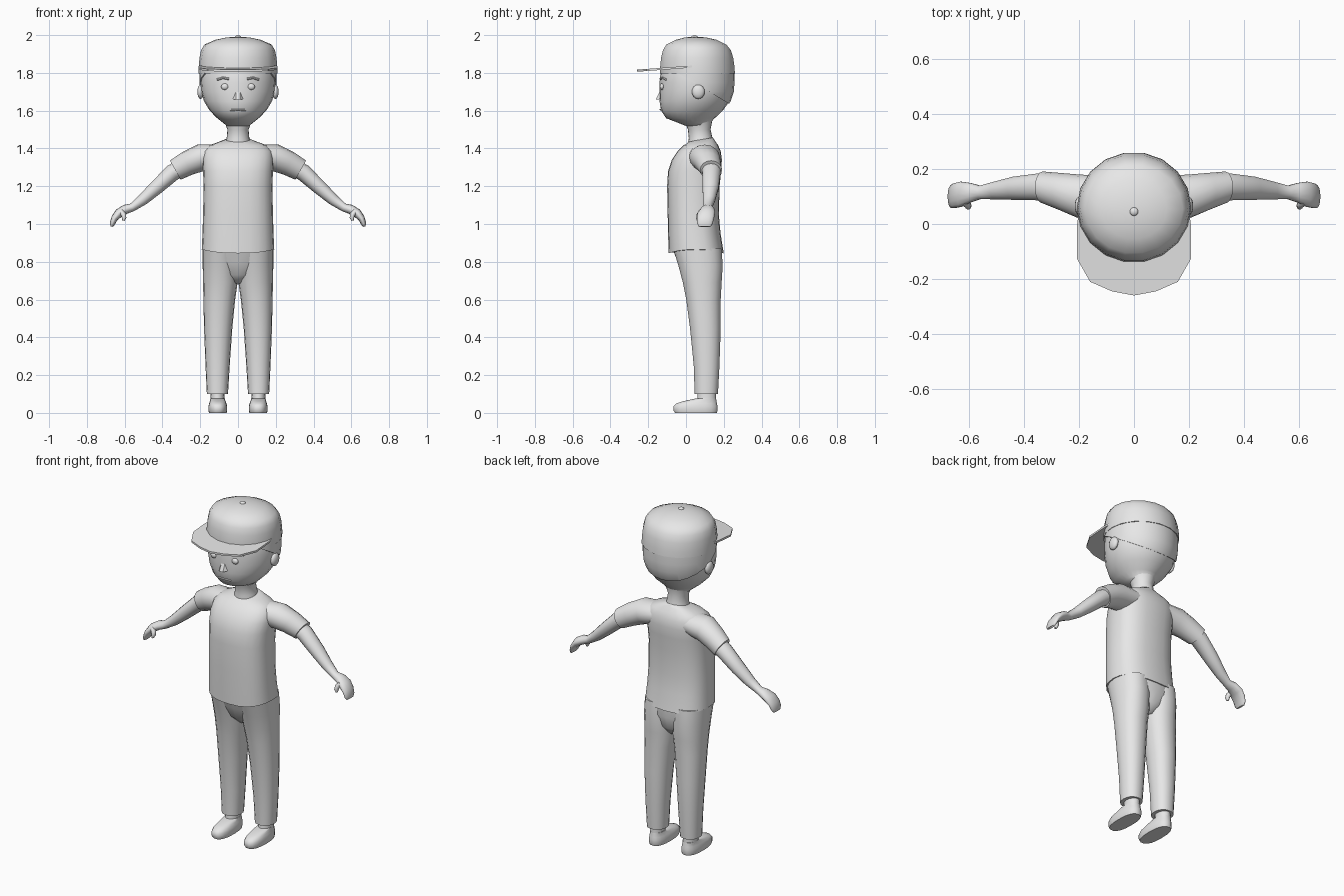
import bpy, bmesh, math
from mathutils import Vector, Matrix

grey = bpy.data.materials.new("plain_grey")
grey.diffuse_color = (0.8, 0.8, 0.8, 1)


def finish(name, bm, mirror=False, angle=45):
    bmesh.ops.recalc_face_normals(bm, faces=bm.faces)
    me = bpy.data.meshes.new(name)
    bm.to_mesh(me)
    bm.free()
    me.materials.append(grey)
    ob = bpy.data.objects.new(name, me)
    bpy.context.collection.objects.link(ob)
    bpy.ops.object.select_all(action='DESELECT')
    ob.select_set(True)
    bpy.context.view_layer.objects.active = ob
    bpy.ops.object.shade_smooth_by_angle(angle=math.radians(angle))
    if mirror:
        ob.modifiers.new("mirror", 'MIRROR').use_clip = False
    return ob


def skin(rings):
    """Join rings of points into a closed tube with end caps."""
    bm = bmesh.new()
    vs = [[bm.verts.new(p) for p in r] for r in rings]
    n = len(vs[0])
    for a, b in zip(vs, vs[1:]):
        for i in range(n):
            j = (i + 1) % n
            bm.faces.new((a[i], a[j], b[j], b[i]))
    bm.faces.new(vs[0][::-1])
    bm.faces.new(vs[-1])
    return bm


def loft(rings, n=20, power=2.0):
    """Rings stacked in z: (z, x0, x1, y0, y1, tilt towards back, lift at sides)."""
    out = []
    for z, x0, x1, y0, y1, *extra in rings:
        tilt, lift = (extra + [0, 0])[:2]
        ring = []
        for i in range(n):
            t = 2 * math.pi * i / n
            c, s = math.cos(t), math.sin(t)
            sx = math.copysign(abs(c) ** (2 / power), c)
            sy = math.copysign(abs(s) ** (2 / power), s)
            ring.append(((x0 + x1) / 2 + sx * (x1 - x0) / 2,
                         (y0 + y1) / 2 + sy * (y1 - y0) / 2,
                         z + tilt * s + lift * c * c))
        out.append(ring)
    return skin(out)


def sym(rings):
    """Expand (z, half width, y0, y1, ...) to full loft rings."""
    return [(z, -w, w, *rest) for z, w, *rest in rings]


def limb(path, n=14):
    """Tube through (x, y, z, radius across, radius in y)."""
    pts = [Vector(p[:3]) for p in path]
    rings = []
    for i, p in enumerate(pts):
        d = pts[min(i + 1, len(pts) - 1)] - pts[max(i - 1, 0)]
        d.y = 0
        d.normalize()
        v = Vector((-d.z, 0, d.x))
        rings.append([p + v * path[i][3] * math.cos(a) + Vector((0, path[i][4] * math.sin(a), 0))
                      for a in (2 * math.pi * k / n for k in range(n))])
    return skin(rings)


def ball(name, loc, size, mirror=False, seg=14):
    bm = bmesh.new()
    bmesh.ops.create_uvsphere(bm, u_segments=seg, v_segments=8, radius=1,
                              matrix=Matrix.Translation(loc) @ Matrix.Diagonal((*size, 1)))
    return finish(name, bm, mirror, 60)


# Head and neck
head = [(1.515, .055, .01, .13), (1.535, .078, -.04, .128), (1.56, .11, -.105, .152),
        (1.60, .15, -.132, .195), (1.65, .18, -.14, .23), (1.70, .194, -.141, .246),
        (1.75, .198, -.14, .25), (1.80, .197, -.135, .25), (1.87, .18, -.11, .23)]
finish("head", loft(sym(head), 24), angle=60)
finish("neck", loft(sym([(1.40, .075, .005, .15), (1.455, .06, .015, .14),
                         (1.50, .056, .01, .13), (1.55, .075, -.01, .14)])), angle=60)

# Hair shell: swollen head cut by a sloping plane
hair = loft(sym([(z, w + .007, a - .006, b + .007) for z, w, a, b in head[:-1]]), 24)
bmesh.ops.bisect_plane(hair, geom=hair.verts[:] + hair.edges[:] + hair.faces[:],
                       plane_co=(0, .23, 1.635), plane_no=(0, .6, 1), clear_inner=True)
bmesh.ops.holes_fill(hair, edges=[e for e in hair.edges if e.is_boundary])
finish("hair", hair)

# Cap with button
cap = [(1.797, .208, -.14, .262), (1.83, .208, -.14, .26), (1.88, .204, -.135, .253),
       (1.92, .196, -.125, .24), (1.95, .178, -.107, .216), (1.975, .12, -.055, .165),
       (1.987, .065, -.01, .11), (1.991, .02, .03, .07)]
finish("cap_crown", loft(sym(cap), 18), angle=50)
ball("cap_button", (0, .045, 1.99), (.016, .016, .01), seg=10)

# Brim
half = [(.2, .05), (.208, -.01), (.208, -.125), (.16, -.21), (.08, -.245)]
outline = half + [(0, -.26)] + [(-x, y) for x, y in reversed(half)]
finish("cap_brim", skin([[(x, y, 1.806 + (y + .26) * .075 + dz) for x, y in outline]
                         for dz in (0, .011)]), angle=30)


# Face
def face_y(x, rx=.196):
    return .055 - .195 * math.sqrt(1 - (x / rx) ** 2)


ball("ear", (.198, .065, 1.70), (.018, .034, .038), True)
ball("eye", (.07, face_y(.07), 1.727), (.02, .012, .017), True)
finish("eyebrow", limb([(x, face_y(x) - .001, z, .006, .007) for x, z in
                        ((.048, 1.768), (.08, 1.774), (.112, 1.764))], 6), True)
finish("mouth", limb([(x, face_y(x, .152) + .007, 1.605 - 1.5 * x * x, .005, .007)
                      for x in (-.042, -.02, 0, .02, .042)], 6))
nose = bmesh.new()
v = [nose.verts.new(p) for p in ((-.01, -.132, 1.715), (.01, -.132, 1.715), (.032, -.13, 1.662),
                                 (.012, -.16, 1.658), (-.012, -.16, 1.658), (-.032, -.13, 1.662))]
for f in ((0, 1, 3, 4), (1, 2, 3), (0, 4, 5), (5, 4, 3, 2), (0, 5, 2, 1)):
    nose.faces.new([v[i] for i in f])
finish("nose", nose)

# Shirt body and sleeves
finish("shirt_body", loft(sym([
    (.845, .192, -.092, .2, 0, .02), (.95, .188, -.095, .183), (1.05, .185, -.097, .174),
    (1.2, .182, -.1, .178), (1.28, .185, -.095, .186), (1.34, .188, -.075, .19),
    (1.385, .182, -.045, .184), (1.417, .152, -.012, .17), (1.435, .1, .005, .152, .008),
    (1.446, .068, .012, .142, .012)]), 24, 2.5), angle=60)
finish("sleeve", limb([(.10, .09, 1.36, .06, .085), (.2, .1, 1.35, .072, .08),
                       (.27, .118, 1.32, .065, .068), (.332, .133, 1.285, .058, .058)], 16), True)

# Arm and hand
finish("arm", limb([
    (.29, .13, 1.30, .047, .05), (.345, .135, 1.273, .045, .05), (.436, .13, 1.19, .038, .043),
    (.505, .122, 1.128, .03, .033), (.56, .115, 1.088, .022, .025), (.595, .114, 1.078, .025, .036),
    (.63, .108, 1.058, .024, .047), (.654, .103, 1.03, .018, .046), (.665, .1, 1.002, .014, .042),
    (.668, .1, .986, .007, .032)]), True, 60)
finish("thumb", limb([(.622, .085, 1.07, .014, .018), (.606, .072, 1.05, .014, .016),
                      (.603, .066, 1.033, .012, .014), (.607, .064, 1.018, .006, .007)], 10), True, 60)

# Trousers
finish("trouser_leg", loft([
    (.1, .053, .165, .045, .17), (.25, .044, .172, .04, .178), (.45, .03, .18, .02, .185),
    (.6, .015, .183, 0, .185), (.69, .002, .185, -.018, .19), (.78, 0, .187, -.042, .196),
    (.87, 0, .187, -.07, .19)], 18, 2.2), True, 60)
finish("trouser_seat", loft(sym([
    (.685, .03, .03, .14), (.73, .09, -.018, .175), (.80, .165, -.045, .19),
    (.88, .185, -.075, .19)]), 20, 2.3), angle=60)

# Ankles and shoes
finish("ankle", loft([(.06, .07, .147, .055, .162), (.085, .072, .145, .06, .16),
                      (.13, .07, .147, .06, .16)], 14), True, 60)
finish("shoe", loft([
    (0, .06, .154, -.06, .164), (.012, .057, .157, -.067, .168), (.035, .057, .157, -.067, .168),
    (.05, .061, .153, -.052, .165), (.062, .066, .149, -.015, .163),
    (.075, .07, .146, .045, .16)], 18, 2.5), True, 50)
